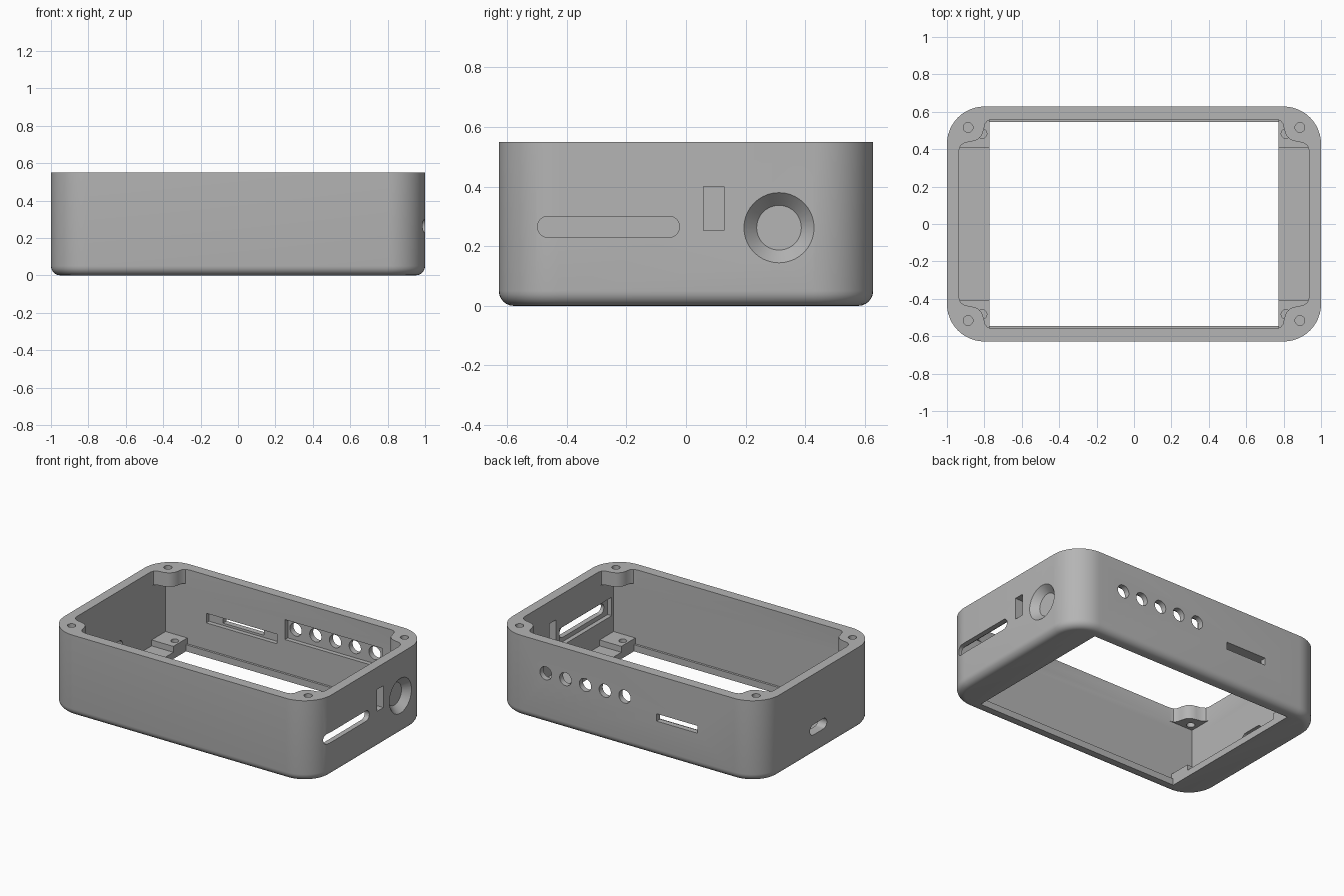
import bpy, bmesh, math
from mathutils import Matrix, Vector

cube = bpy.data.objects.get("Cube")
if cube:
    bpy.data.objects.remove(cube, do_unlink=True)

grey = bpy.data.materials.new("plain grey")
grey.use_nodes = True
COLOUR = (0.46, 0.46, 0.46, 1)
grey.diffuse_color = COLOUR
grey.node_tree.nodes["Principled BSDF"].inputs["Base Color"].default_value = COLOUR


def make_object(name, bm):
    bmesh.ops.recalc_face_normals(bm, faces=bm.faces)
    mesh = bpy.data.meshes.new(name)
    bm.to_mesh(mesh)
    bm.free()
    mesh.materials.append(grey)
    ob = bpy.data.objects.new(name, mesh)
    bpy.context.collection.objects.link(ob)
    return ob


def prism(name, outline, z0, z1, bevel=0):
    """Extrude a flat outline from z0 to z1, optionally rounding the lower rim."""
    bm = bmesh.new()
    base = bm.faces.new([bm.verts.new((x, y, z0)) for x, y in outline])
    top = bmesh.ops.extrude_face_region(bm, geom=[base], use_keep_orig=True)
    verts = [g for g in top["geom"] if isinstance(g, bmesh.types.BMVert)]
    bmesh.ops.translate(bm, verts=verts, vec=(0, 0, z1 - z0))
    if bevel:
        bmesh.ops.recalc_face_normals(bm, faces=bm.faces)
        rim = [e for e in bm.edges if all(abs(v.co.z - z0) < 1e-5 for v in e.verts)]
        bmesh.ops.bevel(bm, geom=rim, offset=bevel, segments=6, profile=0.5, affect='EDGES')
    return make_object(name, bm)


def rounded(w, d, r, steps):
    """Outline of a rectangle with half sizes w, d and corner radius r."""
    pts = []
    for i, (sx, sy) in enumerate([(1, 1), (-1, 1), (-1, -1), (1, -1)]):
        for k in range(steps + 1):
            a = math.pi / 2 * (i + k / steps)
            pts.append((sx * (w - r) + r * math.cos(a), sy * (d - r) + r * math.sin(a)))
    return pts


def box(name, lo, hi):
    bm = bmesh.new()
    bmesh.ops.create_cube(bm, size=1)
    lo, hi = Vector(lo), Vector(hi)
    bm.transform(Matrix.Translation((lo + hi) / 2) @ Matrix.Diagonal((*(hi - lo), 1)))
    return make_object(name, bm)


def cone(name, centre, axis, r1, r2, length):
    """Round cutter whose r2 end points along the axis."""
    bm = bmesh.new()
    bmesh.ops.create_cone(bm, cap_ends=True, segments=40, radius1=r1, radius2=r2, depth=length)
    turn = Vector((0, 0, 1)).rotation_difference(Vector(axis)).to_matrix().to_4x4()
    bm.transform(Matrix.Translation(centre) @ turn)
    return make_object(name, bm)


def side_slot(name, x, y, z, length, height):
    """Round-ended slot through an end wall."""
    ob = prism(name, rounded(height / 2, length / 2, height / 2 - 0.001, 8), -0.15, 0.15)
    ob.data.transform(Matrix.Translation((x, y, z)) @ Matrix.Rotation(math.pi / 2, 4, 'Y'))
    return ob


# Outer shell
body = prism("enclosure_shell", rounded(1, 0.628, 0.2, 12), 0, 0.55, bevel=0.05)


def cut(cutter):
    cutter.hide_render = True
    mod = body.modifiers.new("cut", 'BOOLEAN')
    mod.operation, mod.solver, mod.object = 'DIFFERENCE', 'EXACT', cutter
    bpy.ops.object.select_all(action='DESELECT')
    bpy.context.view_layer.objects.active = body
    body.select_set(True)
    bpy.ops.object.modifier_apply(modifier=mod.name)
    bpy.data.objects.remove(cutter, do_unlink=True)


# Cavity: top mouth leaves the four screw bosses, lower steps leave the standoffs
IX, IY = 0.935, 0.56
quarter = [(IX, 0.395), (0.928, 0.418), (0.905, 0.435), (0.87, 0.44), (0.838, 0.45),
           (0.814, 0.472), (0.803, 0.505), (0.797, 0.535), (0.782, 0.553), (0.755, IY)]
mouth = []
for sx, sy in [(1, 1), (-1, 1), (-1, -1), (1, -1)]:
    part = [(sx * x, sy * y) for x, y in quarter]
    mouth += part if sx * sy > 0 else part[::-1]
cut(box("cavity", (-IX, -IY, 0.085), (IX, IY, 0.455)))
cut(prism("mouth", mouth, 0.4, 0.6))
cut(box("floor_long", (-IX, -0.41, 0.045), (IX, 0.41, 0.2)))
cut(box("floor_wide", (-0.772, -IY, 0.045), (0.772, IY, 0.2)))
cut(box("bottom_opening", (-0.772, -0.545, -0.1), (0.772, 0.545, 0.2)))

# Screw holes in the bosses and standoffs
for sx in (-1, 1):
    for sy in (-1, 1):
        cut(cone("boss_hole", (sx * 0.887, sy * 0.516, 0.52), (0, 0, 1), 0.026, 0.026, 0.2))
        cut(cone("standoff_hole", (sx * 0.812, sy * 0.483, 0.08), (0, 0, 1), 0.025, 0.025, 0.1))

# Back wall: row of button holes and a card slot, each with an inner pocket
cut(box("button_pocket", (-0.04, 0.5, 0.27), (0.69, 0.59, 0.405)))
for i in range(5):
    cut(cone("button_hole", (0.02 + 0.148 * i, 0.6, 0.342), (0, 1, 0), 0.044, 0.044, 0.2))
cut(box("card_pocket", (-0.63, 0.5, 0.225), (-0.1, 0.59, 0.29)))
cut(box("card_slot", (-0.525, 0.5, 0.24), (-0.22, 0.7, 0.29)))

# End wall at +x: long slot, switch window and countersunk round port
cut(box("slot_pocket", (0.9, -0.54, 0.2), (0.965, 0.02, 0.325)))
cut(side_slot("long_slot", 1, -0.26, 0.265, 0.476, 0.07))
cut(box("switch_window", (0.9, 0.058, 0.252), (1.1, 0.128, 0.4)))
cut(cone("port_hole", (1, 0.312, 0.262), (1, 0, 0), 0.075, 0.075, 0.3))
cut(cone("port_countersink", (0.985, 0.312, 0.262), (1, 0, 0), 0.075, 0.132, 0.06))

# End wall at -x: small charging slot
cut(side_slot("charge_slot", -1, 0.01, 0.175, 0.18, 0.07))

bpy.ops.object.shade_smooth_by_angle(angle=math.radians(30))
